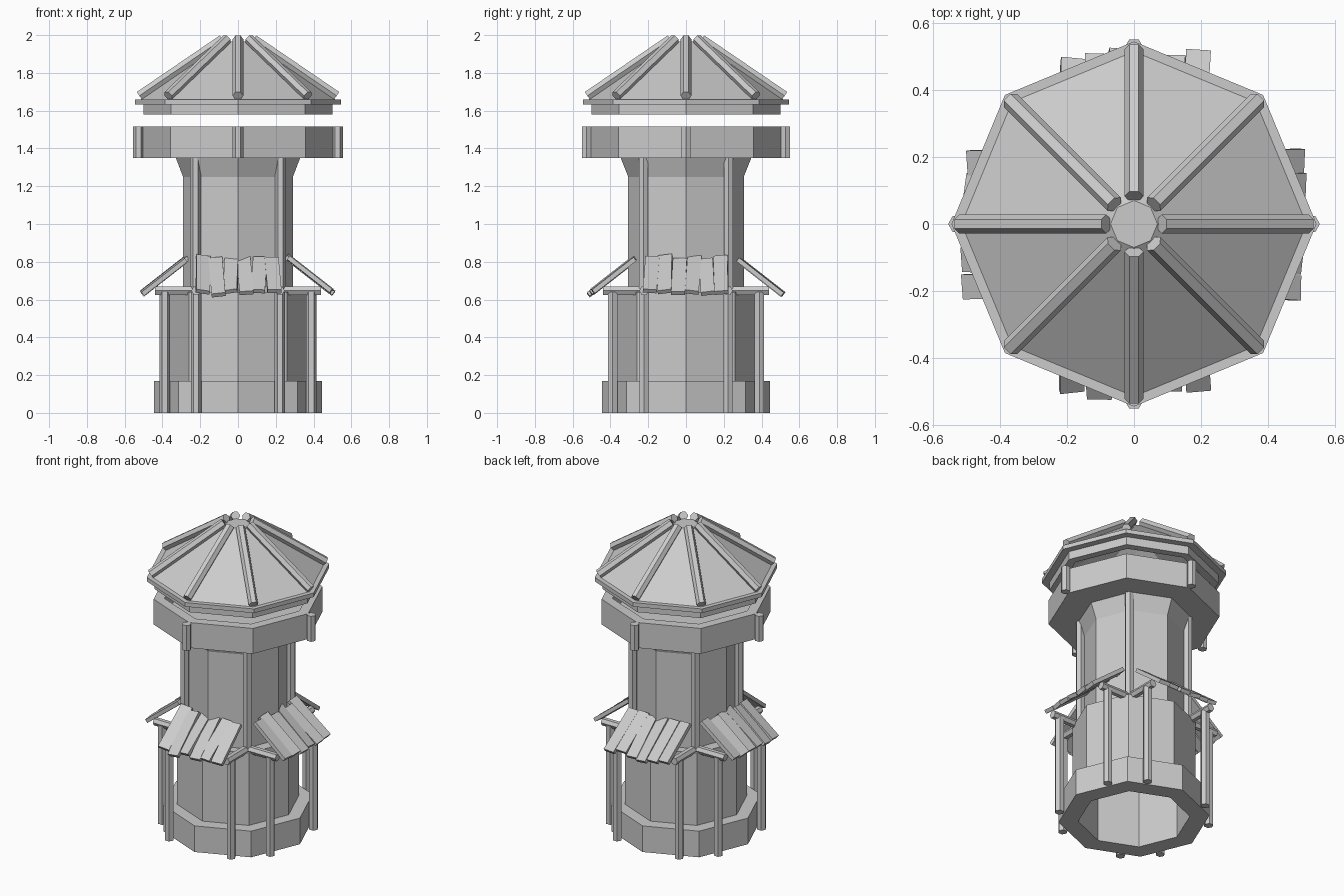
import bpy, math, random
from mathutils import Vector, Matrix

if "Cube" in bpy.data.objects:
    bpy.data.objects.remove(bpy.data.objects["Cube"])

random.seed(4)


def make(name, verts, faces):
    me = bpy.data.meshes.new(name)
    me.from_pydata([tuple(v) for v in verts], [], faces)
    me.update()
    ob = bpy.data.objects.new(name, me)
    bpy.context.collection.objects.link(ob)
    return ob


def lathe(name, profile, n=8, scale=(1, 1)):
    # closed (radius, z) loop, counter-clockwise, swept around z
    m = len(profile)
    verts = [(r * math.cos(i * math.tau / n) * scale[0],
              r * math.sin(i * math.tau / n) * scale[1], z)
             for i in range(n) for r, z in profile]
    faces = [(i * m + j, (i + 1) % n * m + j,
              (i + 1) % n * m + (j + 1) % m, i * m + (j + 1) % m)
             for i in range(n) for j in range(m)]
    return make(name, verts, faces)


def bar(name, p, q, r=0.028, n=6):
    # straight hexagonal timber from p to q
    p, q = Vector(p), Vector(q)
    d = (q - p).normalized()
    up = Vector((0, 0, 1)) if abs(d.z) < 0.95 else Vector((0, 1, 0))
    a = d.cross(up).normalized()
    b = d.cross(a)
    ring = [a * math.cos(i * math.tau / n) * r + b * math.sin(i * math.tau / n) * r
            for i in range(n)]
    verts = [p + v for v in ring] + [q + v for v in ring]
    faces = [(i, (i + 1) % n, n + (i + 1) % n, n + i) for i in range(n)]
    faces += [tuple(reversed(range(n))), tuple(range(n, 2 * n))]
    return make(name, verts, faces)


def polar(r, a, z, t=0):
    # radius r at angle a, shifted sideways by t
    return (r * math.cos(a) - t * math.sin(a), r * math.sin(a) + t * math.cos(a), z)


def box(name, size, mat):
    verts = [mat @ Vector((x * size[0] / 2, y * size[1] / 2, z * size[2] / 2))
             for x in (-1, 1) for y in (-1, 1) for z in (-1, 1)]
    return make(name, verts, [(0, 1, 3, 2), (4, 6, 7, 5), (0, 4, 5, 1),
                              (2, 3, 7, 6), (0, 2, 6, 4), (1, 5, 7, 3)])


# Tower walls (hollow)
lathe("base_ring", [(0.36, 0), (0.446, 0), (0.446, 0.17), (0.36, 0.17)])
lathe("lower_wall", [(0.33, 0), (0.365, 0), (0.365, 0.64), (0.27, 0.64),
                     (0.27, 0.62), (0.33, 0.62)])
lathe("upper_wall", [(0.27, 0.62), (0.3, 0.62), (0.3, 1.25), (0.34, 1.352), (0.27, 1.352)],
      scale=(0.97, 1.02))

# Balcony floor and parapet
lathe("balcony", [(0, 1.35), (0.505, 1.35), (0.505, 1.515), (0.44, 1.515),
                  (0.44, 1.38), (0, 1.38)])

# Roof shell with rim, and roof ribs
lathe("roof", [(0.45, 1.58), (0.5, 1.58), (0.5, 1.633), (0.545, 1.633), (0.545, 1.66),
               (0.515, 1.66), (0.07, 1.965), (0, 1.965), (0, 1.935), (0.06, 1.93),
               (0.45, 1.66)])
for k in range(8):
    a = k * math.tau / 8
    bar("roof_rib", polar(0.522, a, 1.679), polar(0.083, a, 1.978))

for k in range(4):
    a = k * math.pi / 2
    d = a + math.pi / 4
    # Parapet posts and corner posts of the upper wall
    bar("parapet_post", polar(0.527, a, 1.35), polar(0.527, a, 1.515))
    bar("corner_post", polar(0.318, d, 0.63), polar(0.318, d, 1.352))
    # Awning posts and beams
    for s in (-1, 1):
        t = 0.222 * s
        bar("awning_post", polar(0.388, a, 0, t), polar(0.388, a, 0.64, t))
        bar("awning_beam", polar(0.22, a, 0.647, t), polar(0.44, a, 0.647, t), 0.025)
    # Uneven sloping planks
    for i in range(6):
        t = (i - 2.5) * 0.074
        slide = random.uniform(-0.012, 0.012)
        mat = (Matrix.Rotation(a, 4, 'Z')
               @ Matrix.Translation((0.386 + slide, t, 0.727 - slide * 0.8))
               @ Matrix.Rotation(math.radians(38), 4, 'Y')
               @ Matrix.Rotation(random.uniform(-0.06, 0.06), 4, 'Z')
               @ Matrix.Rotation(random.uniform(-0.2, 0.2), 4, 'X'))
        box("awning_plank", (random.uniform(0.28, 0.31), 0.074, 0.024), mat)
